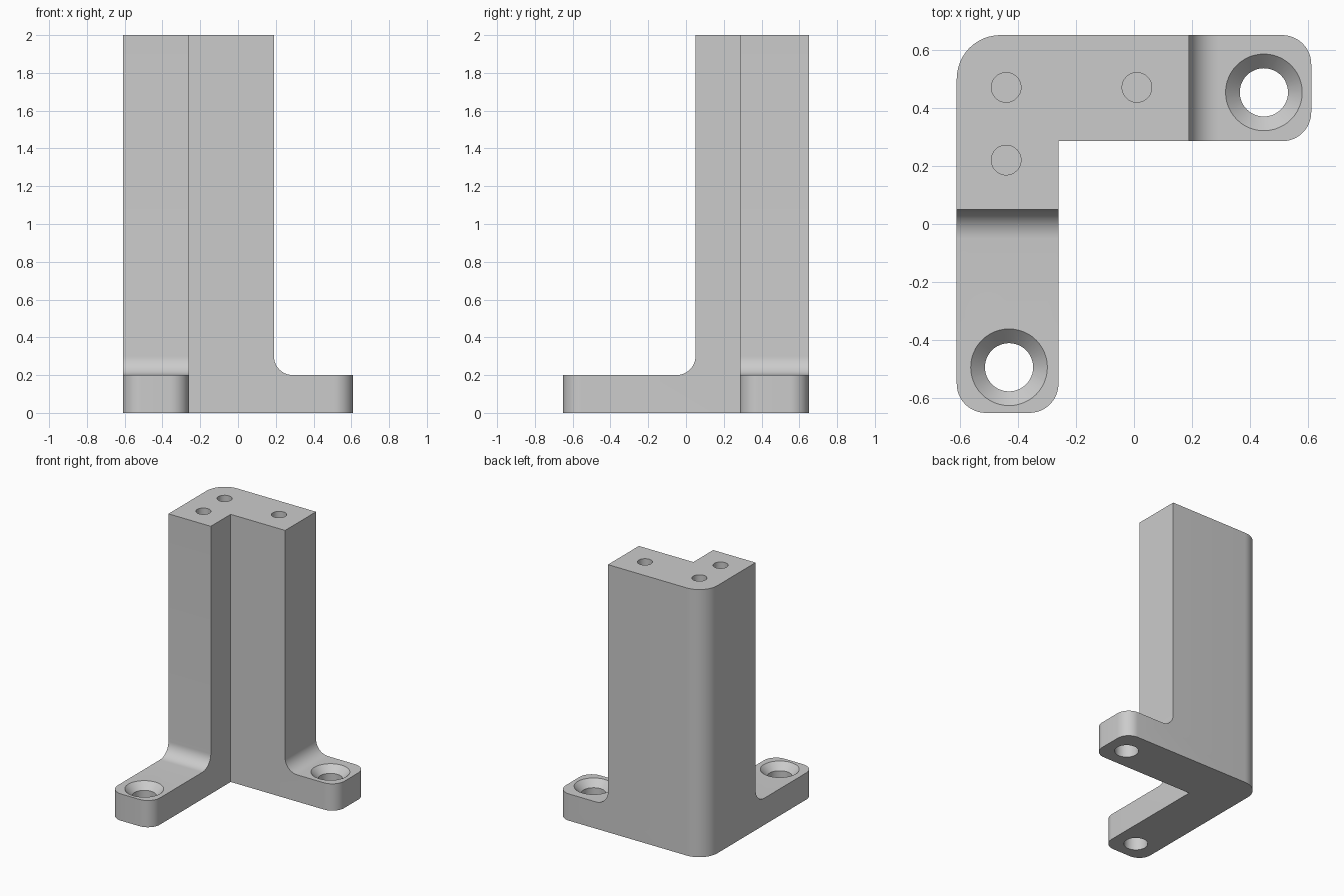
import bpy, bmesh, math
from mathutils import Vector, Matrix

cube = bpy.data.objects.get("Cube")
if cube:
    bpy.data.objects.remove(cube, do_unlink=True)

HEIGHT, FOOT, FILLET = 2.0, 0.2, 0.1

grey = bpy.data.materials.new("plain grey")
grey.use_nodes = True
colour = (0.6, 0.6, 0.6, 1)
grey.diffuse_color = colour
grey.node_tree.nodes["Principled BSDF"].inputs["Base Color"].default_value = colour


def rounded(corners, steps=12):
    """Outline from (x, y, radius) corners, each rounded by its radius."""
    points = []
    for i, (x, y, r) in enumerate(corners):
        p = Vector((x, y))
        if r == 0:
            points.append(p)
            continue
        a = (Vector(corners[i - 1][:2]) - p).normalized()
        b = (Vector(corners[(i + 1) % len(corners)][:2]) - p).normalized()
        centre = p + (a + b) * r
        for s in range(steps + 1):
            t = s / steps * math.pi / 2
            points.append(centre - b * r * math.cos(t) - a * r * math.sin(t))
    return points


def finish(name, bm):
    bmesh.ops.recalc_face_normals(bm, faces=bm.faces)
    mesh = bpy.data.meshes.new(name)
    bm.to_mesh(mesh)
    bm.free()
    mesh.materials.append(grey)
    obj = bpy.data.objects.new(name, mesh)
    bpy.context.collection.objects.link(obj)
    return obj


def prism(name, outline, to_3d, direction):
    """Extrude a flat outline along a direction."""
    bm = bmesh.new()
    face = bm.faces.new([bm.verts.new(to_3d(p)) for p in outline])
    extruded = bmesh.ops.extrude_face_region(bm, geom=[face])["geom"]
    verts = [g for g in extruded if isinstance(g, bmesh.types.BMVert)]
    bmesh.ops.translate(bm, verts=verts, vec=direction)
    return finish(name, bm)


def cone(name, x, y, low, high, r_low, r_high):
    bm = bmesh.new()
    bmesh.ops.create_cone(bm, cap_ends=True, segments=48, radius1=r_low,
                          radius2=r_high, depth=high - low,
                          matrix=Matrix.Translation((x, y, (low + high) / 2)))
    return finish(name, bm)


def cut(target, cutter):
    cutter.hide_render = True
    mod = target.modifiers.new("cut", 'BOOLEAN')
    mod.operation, mod.solver, mod.object = 'DIFFERENCE', 'EXACT', cutter
    bpy.context.view_layer.objects.active = target
    bpy.ops.object.modifier_apply(modifier=mod.name)
    bpy.data.objects.remove(cutter, do_unlink=True)


# Angled post: L-shaped plan, full height
plan = rounded([(-0.61, -0.65, 0.1), (-0.26, -0.65, 0.1), (-0.26, 0.285, 0),
                (0.61, 0.285, 0.1), (0.61, 0.65, 0.1), (-0.61, 0.65, 0.15)])
post = prism("corner_bracket", plan, lambda p: (p.x, p.y, 0), (0, 0, HEIGHT))

# Remove the material above each foot, leaving a filleted root
right = rounded([(0.19, FOOT, FILLET), (1, FOOT, 0), (1, 2.5, 0), (0.19, 2.5, 0)])
front = rounded([(0.05, FOOT, FILLET), (0.05, 2.5, 0), (-1, 2.5, 0), (-1, FOOT, 0)])
cut(post, prism("right_cutter", right, lambda p: (p.x, -1, p.y), (0, 2, 0)))
cut(post, prism("front_cutter", front, lambda p: (-1, p.x, p.y), (2, 0, 0)))

# Countersunk mounting holes in the feet
SINK, R_HOLE, R_SINK = 0.05, 0.083, 0.132
for x, y in [(0.447, 0.453), (-0.43, -0.493)]:
    cut(post, cone("hole_cutter", x, y, -0.1, 0.3, R_HOLE, R_HOLE))
    slope = R_SINK - R_HOLE
    cut(post, cone("sink_cutter", x, y, FOOT - SINK, FOOT + SINK,
                   R_HOLE, R_SINK + slope))

# Blind holes in the top
for x, y in [(-0.44, 0.47), (0.01, 0.47), (-0.44, 0.22)]:
    cut(post, cone("pin_cutter", x, y, HEIGHT - 0.4, HEIGHT + 0.1, 0.051, 0.051))

# Smooth rounded faces, keep hard edges
bpy.ops.object.select_all(action='DESELECT')
post.select_set(True)
bpy.context.view_layer.objects.active = post
bpy.ops.object.shade_smooth_by_angle(angle=math.radians(30))
